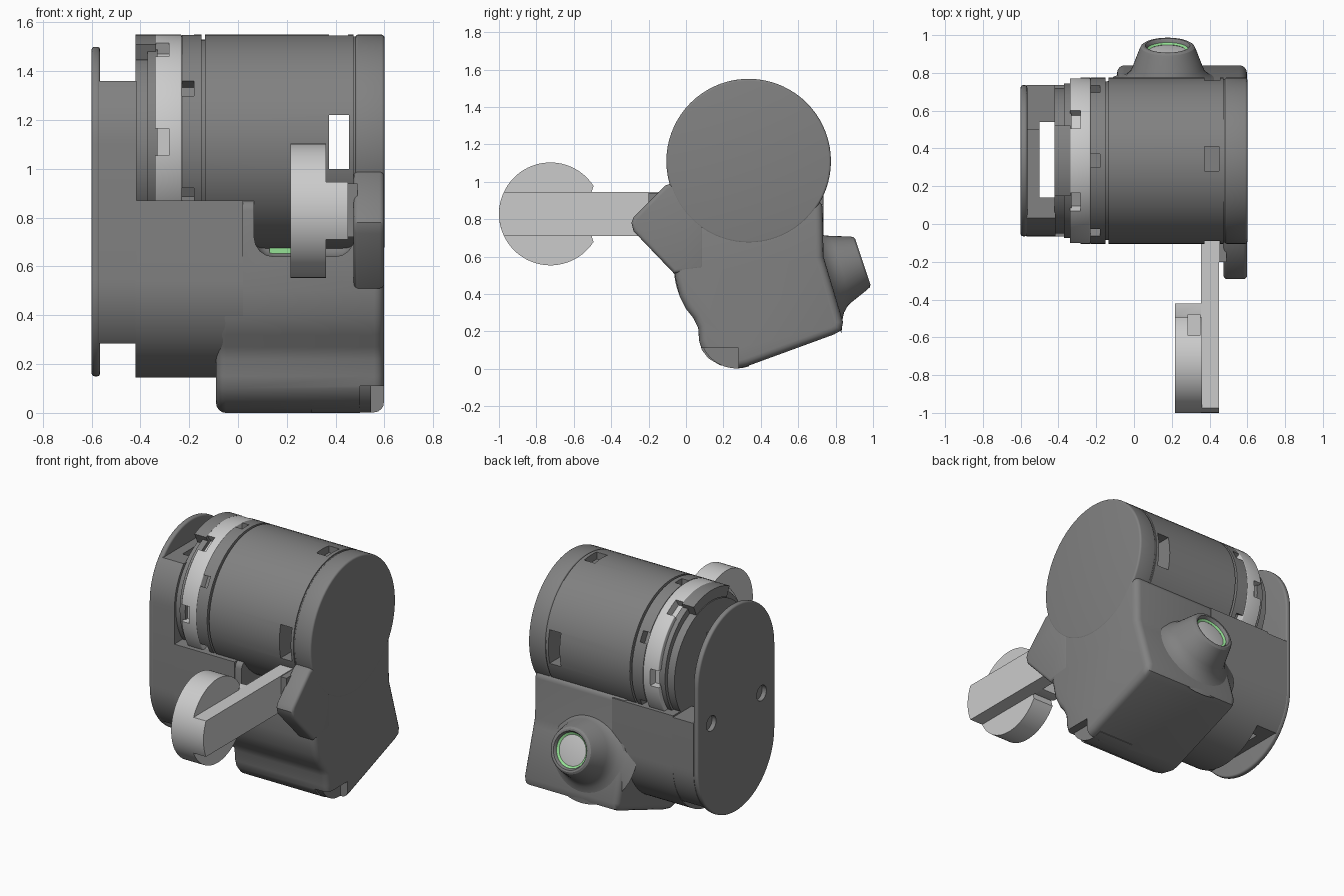
import bpy, bmesh, math
from mathutils import Vector, Matrix

if "Cube" in bpy.data.objects:
    bpy.data.objects.remove(bpy.data.objects["Cube"])

def material(name, rgb):
    m = bpy.data.materials.new(name)
    m.diffuse_color = (*rgb, 1)
    m.use_nodes = True
    m.node_tree.nodes["Principled BSDF"].inputs["Base Color"].default_value = m.diffuse_color
    return m

DARK = material("dark_grey", (0.22, 0.22, 0.22))
LIGHT = material("light_grey", (0.55, 0.55, 0.55))
GREEN = material("green", (0.3, 0.75, 0.3))

def finish(name, bm, mat):
    bmesh.ops.recalc_face_normals(bm, faces=bm.faces)
    me = bpy.data.meshes.new(name)
    bm.to_mesh(me)
    bm.free()
    ob = bpy.data.objects.new(name, me)
    bpy.context.collection.objects.link(ob)
    me.materials.append(mat)
    return ob

def apply(ob, mod):
    with bpy.context.temp_override(object=ob, active_object=ob, selected_objects=[ob]):
        bpy.ops.object.modifier_apply(modifier=mod.name)

def prism(name, pts, x0, x1, mat=DARK, bevel=0, angle=60):
    """Extrude a (y, z) outline along x, optionally rounding sharp edges."""
    bm = bmesh.new()
    face = bm.faces.new([bm.verts.new((x0, y, z)) for y, z in pts])
    ext = bmesh.ops.extrude_face_region(bm, geom=[face])
    vs = [g for g in ext["geom"] if isinstance(g, bmesh.types.BMVert)]
    bmesh.ops.translate(bm, verts=vs, vec=(x1 - x0, 0, 0))
    ob = finish(name, bm, mat)
    if bevel:
        m = ob.modifiers.new("round", 'BEVEL')
        m.width, m.segments, m.limit_method = bevel, 4, 'ANGLE'
        m.angle_limit = math.radians(angle)
        apply(ob, m)
    return ob

def arc(cy, cz, r, a0=0, a1=360, n=72):
    full = abs(a1 - a0) == 360
    k = n if full else n + 1
    return [(cy + r * math.cos(math.radians(a0 + (a1 - a0) * i / n)),
             cz + r * math.sin(math.radians(a0 + (a1 - a0) * i / n))) for i in range(k)]

def rect(y0, y1, z0, z1):
    return [(y0, z0), (y1, z0), (y1, z1), (y0, z1)]

def cut(ob, *cutters):
    for c in cutters:
        m = ob.modifiers.new("cut", 'BOOLEAN')
        m.operation, m.solver, m.object = 'DIFFERENCE', 'EXACT', c
        apply(ob, m)
    return ob

def drop(*obs):
    for o in obs:
        bpy.data.objects.remove(o)

def lathe(name, profile, origin, direction, mat):
    """Spin a (radius, height) profile about an axis."""
    bm = bmesh.new()
    vs = [bm.verts.new((r, 0, h)) for r, h in profile]
    es = [bm.edges.new(p) for p in zip(vs, vs[1:])]
    bmesh.ops.spin(bm, geom=vs + es, axis=(0, 0, 1), cent=(0, 0, 0),
                   angle=math.tau, steps=48, use_duplicate=False)
    bmesh.ops.remove_doubles(bm, verts=bm.verts, dist=1e-4)
    rot = Vector(direction).to_track_quat('Z', 'Y').to_matrix().to_4x4()
    bm.transform(Matrix.Translation(origin) @ rot)
    return finish(name, bm, mat)

CY, CZ, R = 0.335, 1.11, 0.44

def radial_notch(ob, deg, width, x0, x1):
    """Cut a rectangular pocket into the rim of a ring."""
    a = math.radians(deg)
    c, s = math.cos(a), math.sin(a)
    pts = [(CY + r * c - t * s, CZ + r * s + t * c) for r, t in
           ((0.385, -width/2), (0.5, -width/2), (0.5, width/2), (0.385, width/2))]
    k = prism("cutter", pts, x0, x1)
    cut(ob, k)
    drop(k)

# Mounting plate with two screw holes
stadium = arc(CY, 0.55, 0.4, 180, 360, 36) + arc(CY, 1.1, 0.4, 0, 180, 36)
plate = prism("mounting_plate", stadium, -0.6, -0.565, bevel=0.012)
for y in (CY - 0.26, CY + 0.26):
    k = prism("cutter", arc(y, 0.825, 0.05, n=24), -0.7, -0.5)
    cut(plate, k)
    drop(k)

# Neck behind the plate, with strap slots
neck = prism("strap_neck", stadium, -0.57, -0.415)
ks = [prism("cutter", rect(-1, 2, 1.36, 2), -0.7, -0.3),
      prism("cutter", rect(-1, 2, -1, 0.285), -0.7, -0.3),
      prism("cutter", rect(0.14, 0.54, -1, 2), -0.5, -0.3),
      prism("cutter", rect(0.5, 1, 0.87, 2), -0.7, -0.3)]
cut(neck, *ks)
drop(*ks)

# Drum: inner disc, lug, notched rings, groove and end cap
prism("inner_disc", arc(CY, 1.09, 0.385), -0.42, -0.36)
prism("drum_collar", arc(CY, CZ, 0.41), -0.37, -0.33)
prism("top_lug", arc(CY, CZ, 0.44, 65, 115, 12) + arc(CY, CZ, 0.37, 115, 65, 12), -0.42, -0.335)
light_ring = prism("light_ring", arc(CY, CZ, R), -0.34, -0.23, LIGHT, 0.006)
dark_ring = prism("dark_ring", arc(CY, CZ, R), -0.23, -0.15)
for i in range(6):
    radial_notch(light_ring, 60 * i, 0.11, -0.4, -0.282)
    radial_notch(dark_ring, 30 + 60 * i, 0.07, -0.3, -0.18)
prism("drum_groove", arc(CY, CZ, 0.42), -0.16, -0.12)
drum = prism("drum", arc(CY, CZ, R), -0.135, 0.474)
ks = [prism("cutter", rect(-0.5, 1.2, 1.0, 1.22), 0.373, 0.455),
      prism("cutter", rect(0.28, 0.41, 1.5, 1.7), 0.373, 0.45)]
cut(drum, *ks)
drop(*ks)
prism("drum_seam", arc(CY, CZ, 0.433), 0.465, 0.49)
prism("drum_cap", arc(CY, CZ, R), 0.48, 0.6, DARK, 0.012)

# Lower body and wider lens housing
body = prism("lower_body", arc(CY, 0.545, 0.4, 180, 360, 48) + [(0.735, 0.88), (-0.065, 0.87)],
             -0.42, 0.02)
housing = prism("lens_housing", [
    (-0.057, 0.87), (-0.06, 0.5), (-0.035, 0.39), (0.0, 0.32), (0.04, 0.27), (0.065, 0.22),
    (0.07, 0.15), (0.085, 0.1), (0.12, 0.055), (0.18, 0.02), (0.27, 0.0), (0.33, 0.015),
    (0.79, 0.183), (0.83, 0.205), (0.84, 0.25), (0.75, 0.55), (0.735, 0.6), (0.73, 0.9)],
    -0.09, 0.598, DARK, 0.04)
ks = [prism("cutter", rect(-0.6, 0.3, 0.64, 1.2), 0.066, 0.476, DARK, 0.08),
      prism("cutter", rect(-0.3, 0.28, -0.2, 0.11), 0.5, 0.8)]
cut(housing, *ks)
drop(*ks)
prism("foot_core", arc(0.27, 0.2, 0.198, 180, 290, 24) + [(0.3, 0.25), (0.1, 0.25)], 0.3, 0.545)
prism("inner_green_trim", rect(0.26, 0.3, 0.63, 0.69), 0.13, 0.24, GREEN)

# Hinge ear at the front
prism("hinge_ear", [(-0.08, 0.99), (-0.11, 0.98), (-0.28, 0.81), (-0.292, 0.78), (-0.28, 0.735),
                    (-0.065, 0.51), (0.1, 0.53), (0.1, 0.95)], 0.474, 0.599, DARK, 0.02)

# Folding arm with eyepiece disc
AY, AZ, AR = -0.725, 0.828, 0.275
prism("arm", [(0.05, 0.945)] + arc(AY, AZ, AR, 154.8, 205.2, 12) + [(0.05, 0.711)],
      0.355, 0.45, LIGHT)
prism("arm_hinge", rect(-0.2, 0.05, 0.72, 0.94), 0.44, 0.49)
disc = prism("arm_disc", arc(AY, AZ, AR, 33, 327, 60) +
             [(-0.508, 0.722), (-0.48, 0.711), (-0.42, 0.711), (-0.42, 0.945), (-0.48, 0.945),
              (-0.508, 0.934)], 0.216, 0.36, LIGHT)
k = prism("cutter", rect(-0.59, -0.48, 0.88, 1.2), 0.285, 0.35)
cut(disc, k)
drop(k)

# Lens snout on the back
tip, axis = (0.178, 0.945, 0.573), (0, 0.948, 0.318)
lathe("lens_snout", [(0.105, -0.05), (0.11, -0.012), (0.118, 0), (0.13, 0), (0.142, -0.008),
                     (0.15, -0.025), (0.185, -0.12), (0.198, -0.15), (0.225, -0.18),
                     (0.265, -0.205), (0.33, -0.23)], tip, axis, DARK)
lathe("lens_green_rim", [(0.095, -0.028), (0.109, -0.02), (0.109, -0.05)], tip, axis, GREEN)
lathe("lens_glass", [(0, -0.024), (0.06, -0.025), (0.098, -0.03)], tip, axis, LIGHT)

# Smooth shading with crisp edges
for ob in bpy.data.objects:
    ob.select_set(True)
    bpy.context.view_layer.objects.active = ob
bpy.ops.object.shade_smooth_by_angle(angle=math.radians(30))
